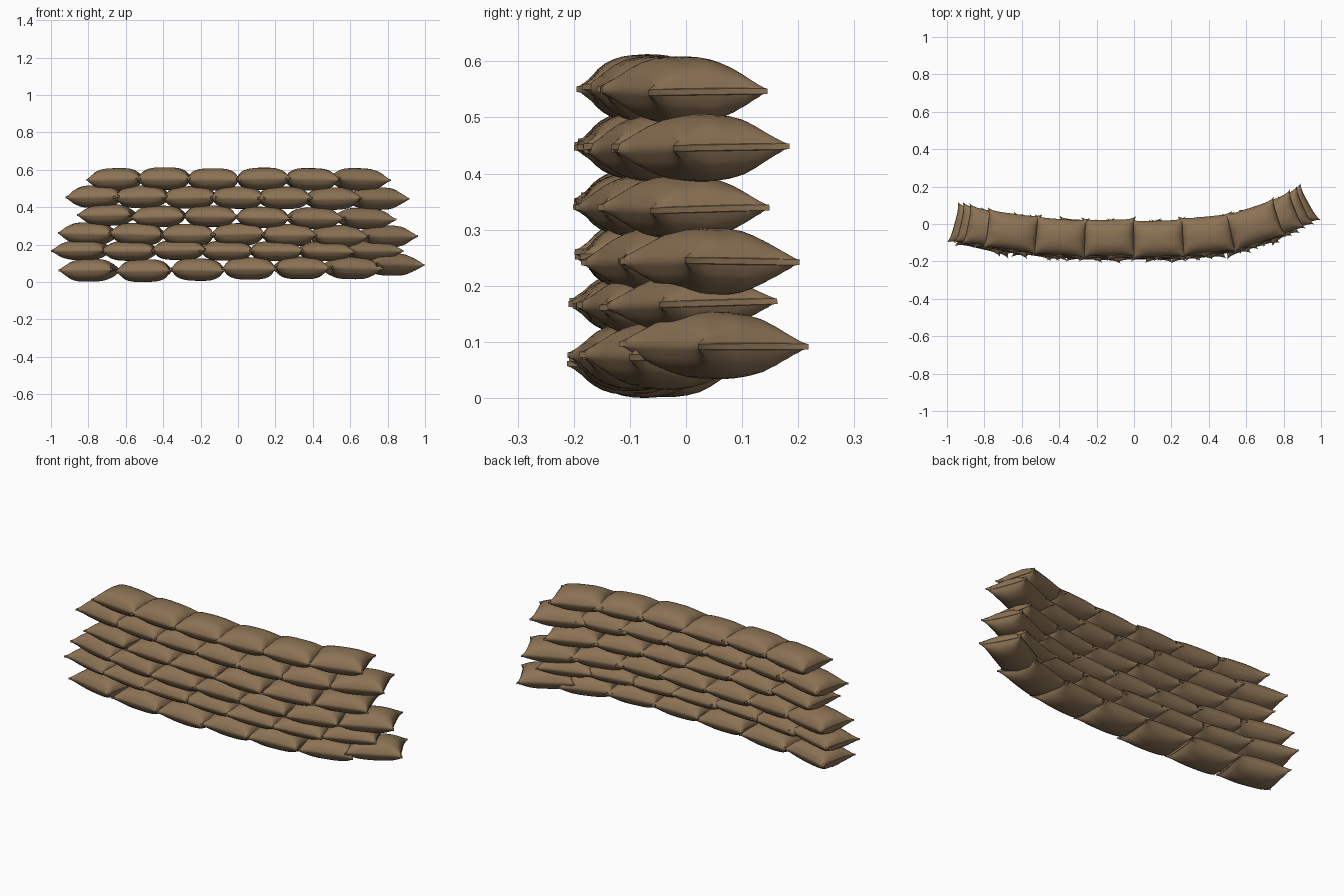
import bpy, bmesh, math, random
from mathutils import Matrix, Vector

if "Cube" in bpy.data.objects:
    bpy.data.objects.remove(bpy.data.objects["Cube"])

random.seed(4)
burlap = bpy.data.materials.new("burlap")
burlap.diffuse_color = (0.26, 0.17, 0.09, 1)
burlap.use_nodes = True
burlap.node_tree.nodes["Principled BSDF"].inputs["Base Color"].default_value = burlap.diffuse_color

NU, NV, RIM = 18, 16, 0.005
HX, HY = 0.147, 0.112


# Wall centre line: gently bowed, right end swept back further
def path_y(x):
    return -0.08 + (0.26 if x > 0 else 0.11) * abs(x) ** 3


def path_yaw(x):
    return math.atan((0.78 if x > 0 else -0.36) * x * x)


# Cosine spacing gives finer cells near the seam
def station(i, n):
    return math.sin(math.pi * (i / n - 0.5))


# Stuffed pillow: two full domed grids joined by a thin hem, corners pulled out
def pillow(name, matrix, hx, hy, hz):
    bm = bmesh.new()
    sides = []
    ph = random.uniform(0, 6)
    for s in (1, -1):
        grid = []
        for i in range(NU + 1):
            row = []
            u = station(i, NU)
            for j in range(NV + 1):
                v = station(j, NV)
                x = u * hx * (1 - 0.09 * (1 - v ** 4))
                y = v * hy * (1 - 0.15 * (1 - u ** 6))
                uu, vv = min(abs(u) / 0.985, 1), min(abs(v) / 0.985, 1)
                dome = (1 - uu ** 3.2) ** 0.52 * (1 - vv ** 2.4) ** 0.58
                crease = 1 + 0.06 * uu ** 2 * math.sin(9 * v + ph)
                z = s * (RIM + (hz - RIM) * dome * crease)
                row.append(bm.verts.new(matrix @ Vector((x, y, z))))
            grid.append(row)
        for i in range(NU):
            for j in range(NV):
                q = [grid[i][j], grid[i + 1][j], grid[i + 1][j + 1], grid[i][j + 1]]
                bm.faces.new(q if s > 0 else q[::-1])
        loop = ([grid[i][0] for i in range(NU)] + [grid[NU][j] for j in range(NV)]
                + [grid[i][NV] for i in range(NU, 0, -1)] + [grid[0][j] for j in range(NV, 0, -1)])
        sides.append(loop)
    top, bot = sides
    for k in range(len(top)):
        n = (k + 1) % len(top)
        bm.faces.new([top[k], bot[k], bot[n], top[n]])
    bmesh.ops.recalc_face_normals(bm, faces=bm.faces)
    me = bpy.data.meshes.new(name)
    bm.to_mesh(me)
    bm.free()
    me.materials.append(burlap)
    ob = bpy.data.objects.new(name, me)
    bpy.context.collection.objects.link(ob)
    return ob


# Centres spaced evenly along the bowed line between the row's two ends
def centres(x0, x1, n):
    def inset(x):
        a = abs(path_yaw(x * 0.86))
        return HX * math.cos(a) + HY * math.sin(a)
    a, b = x0 + inset(x0), x1 - inset(x1)
    xs = [a + (b - a) * k / 200 for k in range(201)]
    d = [0]
    for p, q in zip(xs, xs[1:]):
        d.append(d[-1] + math.hypot(q - p, path_y(q) - path_y(p)))
    return [xs[min(range(201), key=lambda m: abs(d[m] - d[-1] * i / (n - 1)))] for i in range(n)]


# left end, right end, count, z at left, z at right, half height, y shift
rows = [(-0.94, 0.99, 7, 0.072, 0.086, 0.060, -0.012),
        (-1.00, 0.89, 7, 0.178, 0.175, 0.053, -0.010),
        (-0.965, 0.965, 7, 0.267, 0.253, 0.060, -0.003),
        (-0.86, 0.85, 6, 0.364, 0.347, 0.057, -0.005),
        (-0.925, 0.92, 7, 0.463, 0.452, 0.060, 0.000),
        (-0.815, 0.82, 6, 0.560, 0.557, 0.060, 0.006)]

bags = []
for r, (x0, x1, n, za, zb, hz, dy) in enumerate(rows):
    xs = centres(x0, x1, n)
    if r == 0:  # bottom row: last bag tucked up against its neighbour
        xs = [-0.79, -0.50, -0.215, 0.06, 0.335, 0.605, 0.815]
    for i, x in enumerate(xs):
        z = za + (zb - za) * i / (n - 1) + random.uniform(-0.003, 0.003)
        if r == 0:
            z += {1: -0.008, 6: 0.014}.get(i, 0)
        m = (Matrix.Translation((x, path_y(x) + dy + random.uniform(-0.005, 0.005), z))
             @ Matrix.Rotation(path_yaw(x) + random.uniform(-0.03, 0.03), 4, 'Z')
             @ Matrix.Rotation(random.uniform(-0.025, 0.025), 4, 'Y')
             @ Matrix.Rotation(random.uniform(-0.03, 0.03), 4, 'X'))
        bags.append(pillow(f"sandbag_row{r + 1}_{i + 1}", m, HX, HY, hz))

# Rest the wall on the ground
low = min(v.co.z for b in bags for v in b.data.vertices)
for b in bags:
    b.data.transform(Matrix.Translation((0, 0, -low)))
    b.select_set(True)
bpy.context.view_layer.objects.active = bags[0]
bpy.ops.object.shade_smooth_by_angle(angle=math.radians(40))
